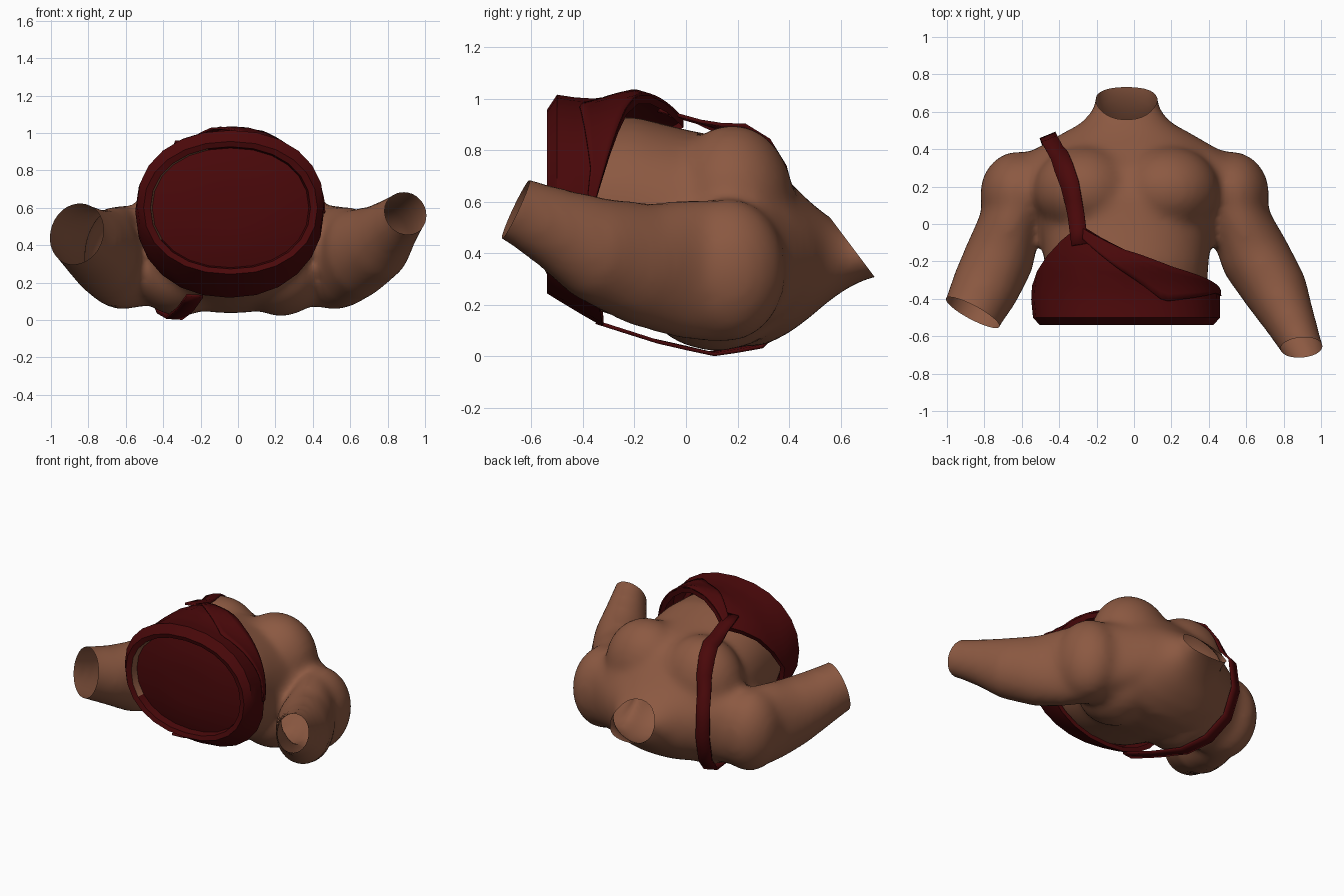
import bpy, bmesh, math
from mathutils import Vector, Matrix
from mathutils.bvhtree import BVHTree

if "Cube" in bpy.data.objects:
    bpy.data.objects.remove(bpy.data.objects["Cube"])


def material(name, rgb):
    m = bpy.data.materials.new(name)
    m.diffuse_color = (*rgb, 1)
    m.use_nodes = True
    m.node_tree.nodes["Principled BSDF"].inputs["Base Color"].default_value = m.diffuse_color
    return m


SKIN = material("skin_brown", (0.262, 0.1, 0.054))
RED = material("dark_red", (0.068, 0.0025, 0.003))


def make_object(name, bm, mats, angle=40):
    me = bpy.data.meshes.new(name)
    bm.to_mesh(me)
    bm.free()
    ob = bpy.data.objects.new(name, me)
    bpy.context.collection.objects.link(ob)
    for m in mats:
        me.materials.append(m)
    bpy.ops.object.select_all(action='DESELECT')
    ob.select_set(True)
    bpy.context.view_layer.objects.active = ob
    bpy.ops.object.shade_smooth_by_angle(angle=math.radians(angle))
    return ob


def bridge(bm, a, b, closed=True, mat=0):
    n = len(a)
    for i in range(n if closed else n - 1):
        j = (i + 1) % n
        bm.faces.new((a[i], a[j], b[j], b[i])).material_index = mat


def loft(bm, rings):
    vs = [[bm.verts.new(p) for p in r] for r in rings]
    for a, b in zip(vs, vs[1:]):
        bridge(bm, a, b)
    bm.faces.new(vs[0])
    bm.faces.new(vs[-1])


def lerp_table(table, t):
    """Linear interpolation of rows keyed by their first value."""
    if t <= table[0][0]:
        return table[0][1:]
    for a, b in zip(table, table[1:]):
        if t <= b[0]:
            f = (t - a[0]) / (b[0] - a[0])
            return [p + (q - p) * f for p, q in zip(a[1:], b[1:])]
    return table[-1][1:]


def section(y, cx, hx, lo, hi, a, e=0.9, k=1.0):
    """Point at angle a on a rounded cross-section across the trunk."""
    c, s = math.cos(a), math.sin(a)
    return Vector((cx + k * hx * math.copysign(abs(c) ** e, c), y,
                   (lo + hi) / 2 + k * (hi - lo) / 2 * math.copysign(abs(s) ** e, s)))


def ellipsoid(bm, loc, rad):
    bmesh.ops.create_uvsphere(bm, u_segments=24, v_segments=14, radius=1,
                              matrix=Matrix.Translation(loc) @ Matrix.Diagonal((*rad, 1)))


def limb(bm, stations):
    """Tube through (x, y, z, side radius, upright radius) stations."""
    pts = [Vector(s[:3]) for s in stations]
    rings = []
    for i, s in enumerate(stations):
        t = (pts[min(i + 1, len(pts) - 1)] - pts[max(i - 1, 0)]).normalized()
        side = t.cross(Vector((0, 0, 1))).normalized()
        up = side.cross(t)
        rings.append([pts[i] + side * s[3] * math.cos(a) + up * s[4] * math.sin(a)
                      for a in (2 * math.pi * k / 20 for k in range(20))])
    loft(bm, rings)


# ---- Body: trunk, neck, chest and arms fused into one skin
bm = bmesh.new()
trunk = [(-.44, -.04, .42, .22, .92), (-.35, -.04, .43, .18, .92), (-.2, -.04, .44, .13, .93),
         (0, -.04, .46, .07, .88), (.15, -.04, .5, .035, .85), (.3, -.04, .5, .04, .78),
         (.4, -.04, .45, .09, .68), (.48, -.04, .34, .15, .6), (.55, -.04, .23, .21, .545),
         (.62, -.04, .175, .26, .5), (.7, -.04, .165, .30, .48), (.8, -.04, .16, .32, .47)]
loft(bm, [[section(*r, 2 * math.pi * k / 40) for k in range(40)] for r in trunk])
for s in (-1, 1):
    ellipsoid(bm, (-.04 + s * .22, .18, .6), (.28, .24, .3))       # chest muscle
    ellipsoid(bm, (-.05 + s * .57, .16, .335), (.205, .23, .28))   # shoulder
    ellipsoid(bm, (-.04 + s * .27, .12, .27), (.25, .3, .25))      # back muscle
    # slope from neck to shoulder
    limb(bm, [(-.04 + s * x, y, z, r, h) for x, y, z, r, h in
              ((.05, .48, .4, .13, .16), (.25, .39, .38, .13, .2),
               (.42, .28, .36, .14, .24), (.56, .2, .34, .16, .25))])
limb(bm, [(-.45, .2, .33, .2, .25), (-.62, .12, .33, .19, .28), (-.67, -.02, .34, .17, .27),
          (-.72, -.18, .36, .19, .235), (-.79, -.33, .41, .185, .195), (-.86, -.47, .46, .165, .17),
          (-.93, -.61, .51, .155, .165)])
limb(bm, [(.35, .2, .33, .2, .25), (.52, .12, .33, .19, .28), (.58, -.02, .34, .17, .27),
          (.65, -.18, .36, .19, .24), (.76, -.36, .42, .175, .205), (.83, -.51, .5, .14, .16),
          (.9, -.66, .57, .11, .13), (.95, -.8, .63, .105, .125)])
bmesh.ops.recalc_face_normals(bm, faces=bm.faces)
body = make_object("body", bm, [SKIN])
rm = body.modifiers.new("fuse", 'REMESH')
rm.mode = 'VOXEL'
rm.voxel_size = 0.025
sm = body.modifiers.new("soften", 'SMOOTH')
sm.factor = 0.5
sm.iterations = 14
dep = bpy.context.evaluated_depsgraph_get()
fused = bpy.data.meshes.new_from_object(body.evaluated_get(dep))
bpy.data.objects.remove(body)

bm = bmesh.new()
bm.from_mesh(fused)
# Open ends of both arms and the neck, cut along slanted planes
for co, no, reach in (((-.86, -.475, .46), (-.46, -.86, .22), .34),
                      ((.9, -.66, .57), (.1, -.9, .43), .3),
                      ((-.04, .625, .45), (0, .8, .6), .28)):
    co, no = Vector(co), Vector(no).normalized()
    faces = [f for f in bm.faces if (f.calc_center_median() - co).length < reach]
    geom = list({v for f in faces for v in f.verts}) + list({e for f in faces for e in f.edges}) + faces
    bmesh.ops.bisect_plane(bm, geom=geom, plane_co=co, plane_no=no, clear_outer=True)
tree = BVHTree.FromBMesh(bm)
body = make_object("body", bm, [SKIN], 60)

# ---- Waist wrap: slanted upper edge, rolled lower rim and closed end
N = 24
wrap = [(-.54, -.04, .465, .245, .955), (-.5, -.04, .5, .22, 1.015), (-.4, -.045, .505, .16, 1.0),
        (-.33, -.045, .5, .12, 1.0), (-.2, -.045, .48, .11, 1.03), (0, -.045, .475, .06, .97)]
edge = [(0, -.36), (60, -.23), (90, -.14), (120, -.01), (150, -.17), (180, -.33), (270, -.32), (360, -.36)]


def wrap_point(y, a, k=1.0):
    return section(y, *lerp_table(wrap, y), a, .93, k)


bm = bmesh.new()
angles = [2 * math.pi * k / N for k in range(N)]
tops = [lerp_table(edge, math.degrees(a))[0] for a in angles]


def add_ring(fn):
    return [bm.verts.new(fn(i, a)) for i, a in enumerate(angles)]


# end panel, inner lining, rolled rim, outer cloth, folded upper hem
end = [add_ring(lambda i, a, y=y, k=k: section(y, *wrap[0][1:], a, .93, k))
       for y, k in ((-.515, .3), (-.505, .65), (-.48, .9), (-.53, .92))]
bm.faces.new(end[0])
bridge(bm, end[0], end[1])
bridge(bm, end[1], end[2])
bridge(bm, end[2], end[3])
bm.faces.ensure_lookup_table()
for i in range(N):                       # skin shows along one side of the lining
    if 100 < math.degrees(angles[i]) < 200:
        bm.faces[len(bm.faces) - N + i].material_index = 1
prev = end[3]
for y in (-.54, -.5, -.43):
    cur = add_ring(lambda i, a: wrap_point(y, a))
    bridge(bm, prev, cur)
    prev = cur
for f in (.25, .5, .75, 1):
    cur = add_ring(lambda i, a: wrap_point(-.43 + (tops[i] + .43) * f, a))
    bridge(bm, prev, cur)
    prev = cur
cur = add_ring(lambda i, a: wrap_point(tops[i], a, .93))
bridge(bm, prev, cur)
bmesh.ops.recalc_face_normals(bm, faces=bm.faces)
make_object("waist_wrap", bm, [RED, SKIN])

# ---- Folded flap lying over the front of the wrap
low = [(0, -.385), (20, -.37), (68, -.415), (120, -.06)]
bm = bmesh.new()
cols = []
for k in range(25):
    d = 5 * k
    lo, hi = lerp_table(low, d)[0], lerp_table(edge, d)[0]
    cols.append([bm.verts.new(wrap_point(lo + (hi - lo) * j / 5, math.radians(d), 1.006)) for j in range(6)])
for a, b in zip(cols, cols[1:]):
    bridge(bm, a, b, closed=False)
bmesh.ops.recalc_face_normals(bm, faces=bm.faces)
flap = make_object("wrap_flap", bm, [RED])
so = flap.modifiers.new("thickness", 'SOLIDIFY')
so.thickness = 0.01
so.offset = 0

# ---- Shoulder strap, laid over the skin from the wrap front to its back
path = [(-.29, -.11, .955), (-.31, .05, .91), (-.34, .2, .84), (-.39, .34, .71), (-.45, .45, .56),
        (-.46, .47, .35), (-.44, .41, .16), (-.39, .28, .04), (-.34, .1, .01),
        (-.28, -.12, .06), (-.23, -.34, .13)]
path = [Vector(p) for p in path]
fine = [a.lerp(b, f) for a, b in zip(path, path[1:]) for f in (0, .5)] + [path[-1]]
hub = Vector((-.3, .08, .42))
bm = bmesh.new()
rows = []
for i, p in enumerate(fine):
    t = (fine[min(i + 1, len(fine) - 1)] - fine[max(i - 1, 0)]).normalized()
    out = (p - hub).normalized()
    side = t.cross(out).normalized()
    row = []
    for w in (-.045, 0, .045):
        q = p + side * w
        d = (q - hub).normalized()
        hit = tree.ray_cast(hub + d * 1.5, -d)[0]
        r = (q - hub).length
        if hit:
            r = max(r, min((hit - hub).length + .012, r + .08))
        q = hub + d * r
        q.z = max(q.z, .008)
        row.append(bm.verts.new(q))
    rows.append(row)
for a, b in zip(rows, rows[1:]):
    bridge(bm, a, b, closed=False)
bmesh.ops.recalc_face_normals(bm, faces=bm.faces)
strap = make_object("shoulder_strap", bm, [RED])
so = strap.modifiers.new("thickness", 'SOLIDIFY')
so.thickness = 0.014
so.offset = 0
